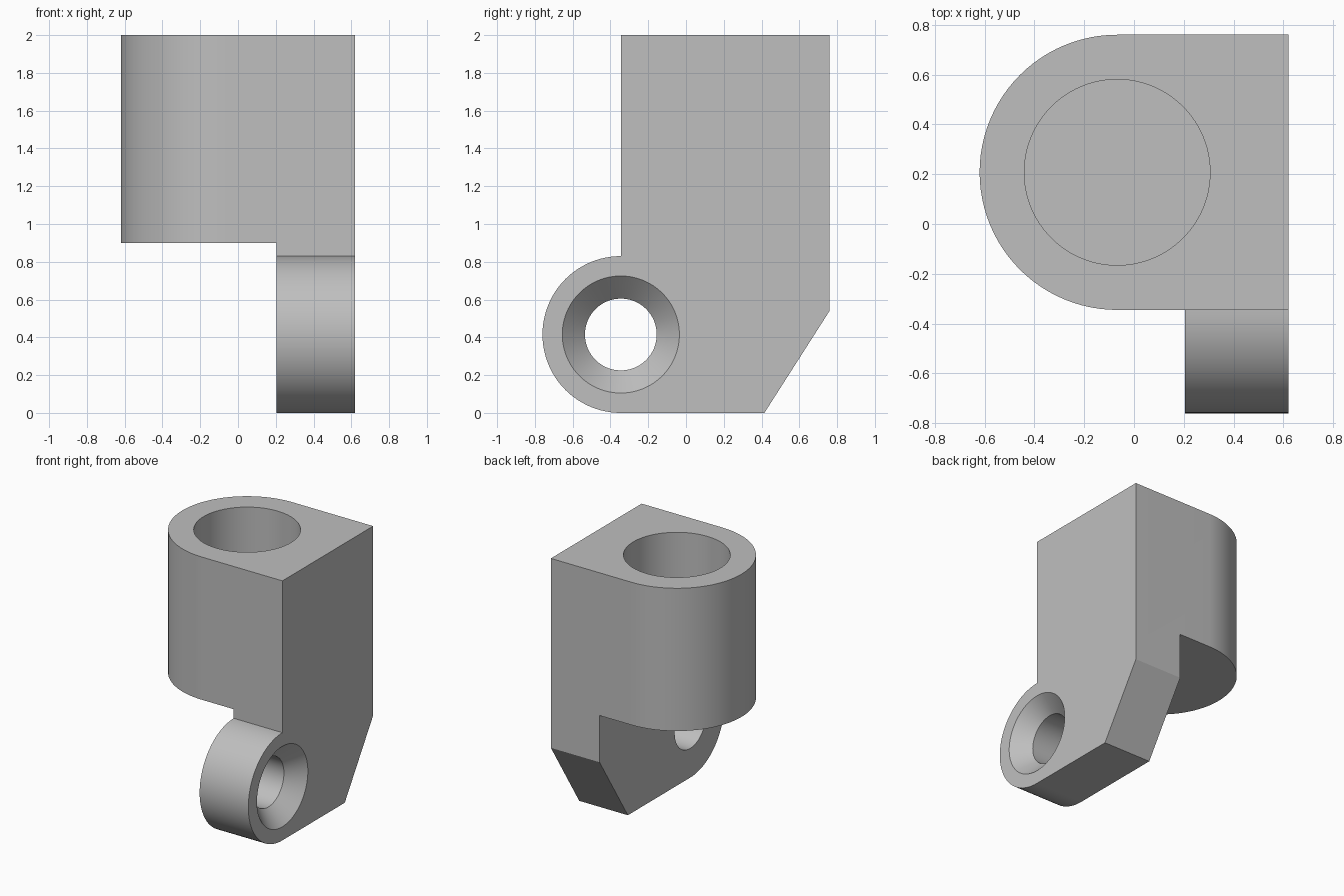
import bpy, bmesh, math
from mathutils import Vector

cube = bpy.data.objects.get("Cube")
if cube:
    bpy.data.objects.remove(cube, do_unlink=True)

grey = bpy.data.materials.new("plain grey")
grey.use_nodes = True
colour = (0.52, 0.52, 0.52, 1)
grey.diffuse_color = colour
grey.node_tree.nodes["Principled BSDF"].inputs["Base Color"].default_value = colour


def arc(cx, cy, r, start, end, n=48):
    angles = [math.radians(start + (end - start) * i / n) for i in range(n + 1)]
    return [(cx + r * math.cos(a), cy + r * math.sin(a)) for a in angles]


def loft(name, rings):
    """Solid through matching rings of 3D points, capped at both ends."""
    bm = bmesh.new()
    loops = [[bm.verts.new(p) for p in ring] for ring in rings]
    for low, high in zip(loops, loops[1:]):
        for i in range(len(low)):
            j = (i + 1) % len(low)
            bm.faces.new((low[i], low[j], high[j], high[i]))
    bm.faces.new(loops[0])
    bm.faces.new(loops[-1])
    bmesh.ops.recalc_face_normals(bm, faces=bm.faces)
    mesh = bpy.data.meshes.new(name)
    bm.to_mesh(mesh)
    bm.free()
    mesh.materials.append(grey)
    obj = bpy.data.objects.new(name, mesh)
    bpy.context.collection.objects.link(obj)
    return obj


def combine(body, other, operation):
    mod = body.modifiers.new(operation.lower(), 'BOOLEAN')
    mod.operation, mod.solver, mod.object = operation, 'EXACT', other
    bpy.ops.object.modifier_apply(modifier=mod.name)
    bpy.data.objects.remove(other, do_unlink=True)


right, back, front = 0.62, 0.76, -0.345
barrel_r, barrel_x, barrel_y = 0.5525, -0.0675, 0.2075
shelf, pivot_z, lug_r = 0.9, 0.415, 0.415

# Socket block: half-round on one side, square on the other
outline = arc(barrel_x, barrel_y, barrel_r, 90, 270) + [(right, front), (right, back)]
body = loft("socket_bracket", [[(x, y, z) for x, y in outline] for z in (shelf, 2)])

# Lug plate below, with round nose and sloped rear corner
profile = arc(front, pivot_z, lug_r, 90, 270)
profile += [(0.415, 0), (back, 0.54), (back, shelf), (front, shelf)]
lug = loft("lug", [[(x, y, z) for y, z in profile] for x in (0.205, right)])

# Blind round pocket in the top
circle = arc(barrel_x, barrel_y, 0.373, 0, 360, 96)[:-1]
pocket = loft("pocket_cutter", [[(x, y, z) for x, y in circle] for z in (1.1, 2.1)])

# Countersunk screw hole through the lug
steps = [(0.1, 0.19), (0.5, 0.19), (right, 0.31), (0.67, 0.36)]
hole = loft("hole_cutter", [[(x, y, z) for y, z in arc(front, pivot_z, r, 0, 360, 96)[:-1]]
                            for x, r in steps])

bpy.ops.object.select_all(action='DESELECT')
body.select_set(True)
bpy.context.view_layer.objects.active = body
combine(body, lug, 'UNION')
combine(body, pocket, 'DIFFERENCE')
combine(body, hole, 'DIFFERENCE')

# Merge coplanar faces, then smooth the curved ones
bm = bmesh.new()
bm.from_mesh(body.data)
bmesh.ops.remove_doubles(bm, verts=bm.verts, dist=0.0001)
bmesh.ops.dissolve_limit(bm, angle_limit=math.radians(0.5), verts=bm.verts, edges=bm.edges)
bm.to_mesh(body.data)
bm.free()
bpy.ops.object.shade_smooth_by_angle(angle=math.radians(25))
